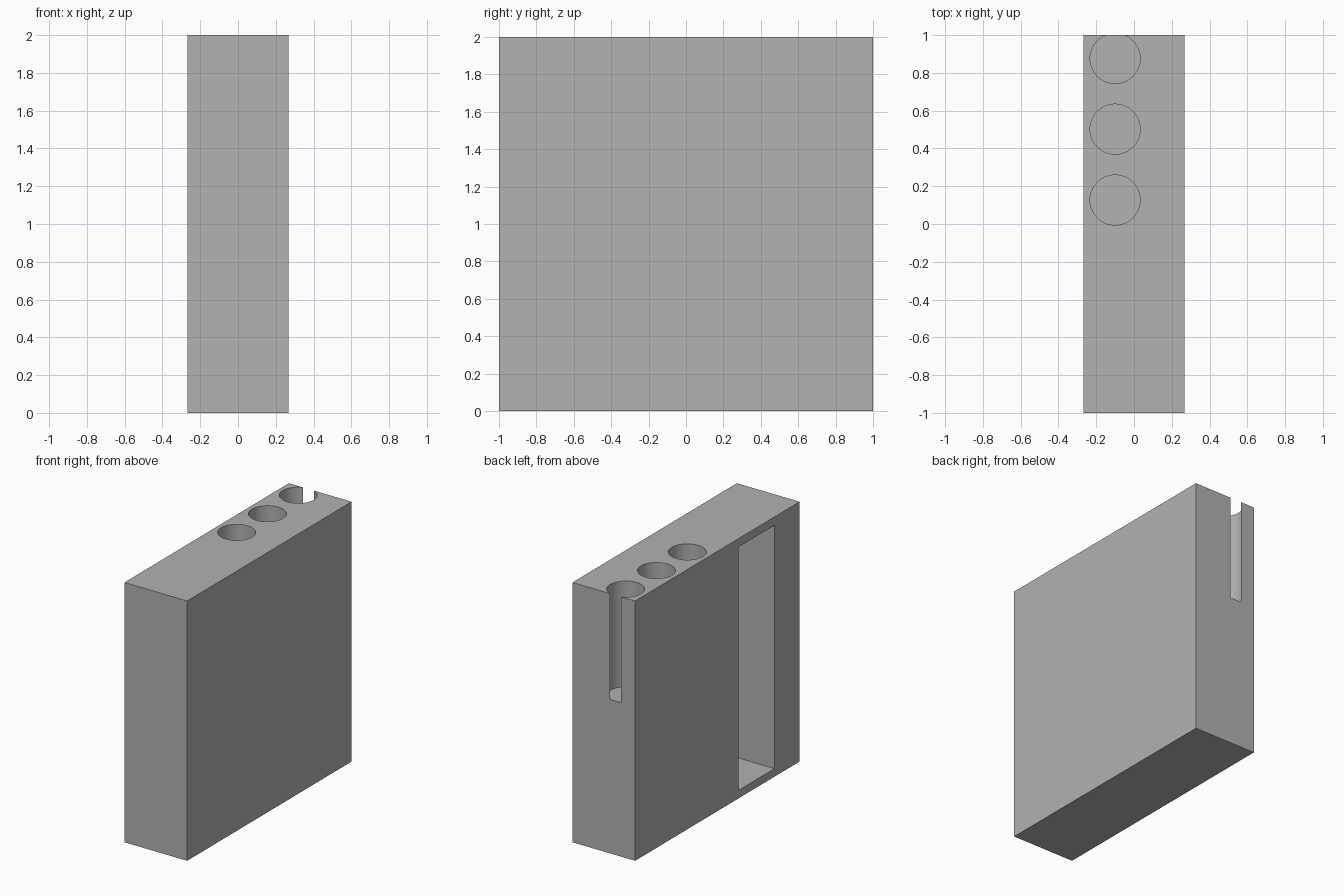
import bpy
import math

cube = bpy.data.objects.get("Cube")
if cube:
    bpy.data.objects.remove(cube, do_unlink=True)

# One plain grey for the whole block
grey = bpy.data.materials.new("plain grey")
grey.use_nodes = True
colour = (0.445, 0.445, 0.445, 1)
grey.diffuse_color = colour
grey.node_tree.nodes["Principled BSDF"].inputs["Base Color"].default_value = colour


def box(name, low, high):
    """Axis-aligned box between two corners."""
    centre = [(a + b) / 2 for a, b in zip(low, high)]
    bpy.ops.mesh.primitive_cube_add(size=1, location=centre)
    obj = bpy.context.object
    obj.name = name
    obj.scale = [b - a for a, b in zip(low, high)]
    bpy.ops.object.transform_apply(location=True, rotation=False, scale=True)
    obj.data.materials.append(grey)
    return obj


def cut(body, cutter):
    """Subtract the cutter from the body, then discard it."""
    cutter.hide_render = True
    mod = body.modifiers.new("cut", "BOOLEAN")
    mod.operation = "DIFFERENCE"
    mod.solver = "EXACT"
    mod.object = cutter
    bpy.context.view_layer.objects.active = body
    bpy.ops.object.modifier_apply(modifier=mod.name)
    bpy.data.objects.remove(cutter, do_unlink=True)


half_width, height = 0.267, 2.0
block = box("holder_block", (-half_width, -1, 0), (half_width, 1, height))

# Tall rectangular pocket opening on the -x side
cut(block, box("pocket_cutter", (-0.4, -0.695, 0.062), (0.2, -0.256, 1.935)))

# Row of round blind holes; the last one breaks through the back wall
hole_floor, hole_top = 1.185, 2.2
for y in (0.127, 0.502, 0.876):
    bpy.ops.mesh.primitive_cylinder_add(
        vertices=96, radius=0.1325, depth=hole_top - hole_floor,
        location=(-0.1, y, (hole_top + hole_floor) / 2))
    hole = bpy.context.object
    hole.name = "hole_cutter"
    hole.data.materials.append(grey)
    cut(block, hole)

# Smooth hole walls, crisp edges elsewhere
bpy.ops.object.select_all(action="DESELECT")
block.select_set(True)
bpy.context.view_layer.objects.active = block
bpy.ops.object.shade_smooth_by_angle(angle=math.radians(30))
